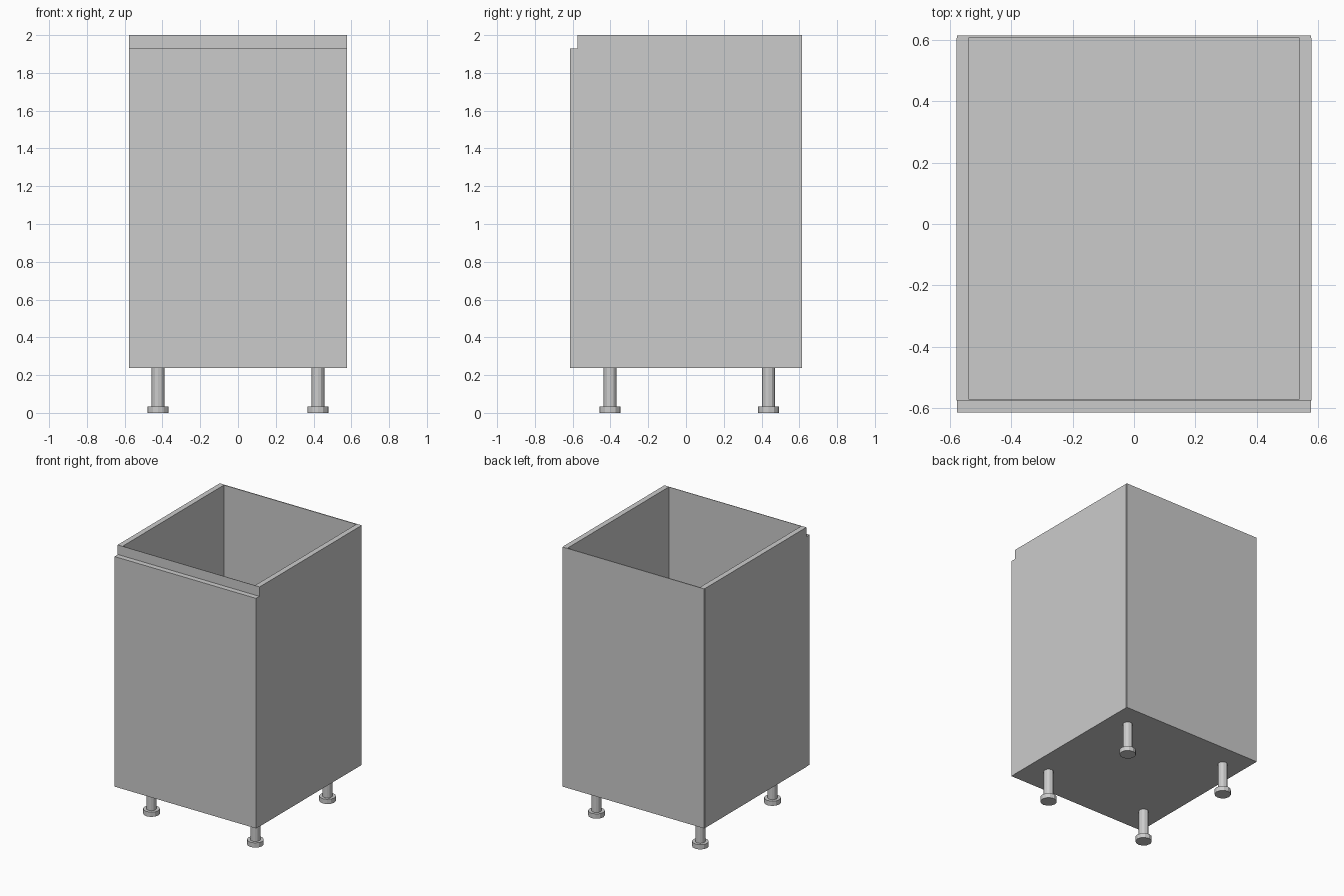
import bpy, bmesh
from mathutils import Matrix

if "Cube" in bpy.data.objects:
    bpy.data.objects.remove(bpy.data.objects["Cube"])


def make_object(name, bm):
    mesh = bpy.data.meshes.new(name)
    bm.to_mesh(mesh)
    bm.free()
    obj = bpy.data.objects.new(name, mesh)
    bpy.context.collection.objects.link(obj)
    return obj


def box(name, lo, hi):
    """Axis-aligned panel between two corners."""
    bm = bmesh.new()
    size = [h - l for l, h in zip(lo, hi)]
    mid = [(h + l) / 2 for l, h in zip(lo, hi)]
    bmesh.ops.create_cube(bm, size=1, matrix=Matrix.Translation(mid) @ Matrix.Diagonal((*size, 1)))
    return make_object(name, bm)


def leg(name, x, y):
    """Round stem standing on a wider foot disc."""
    bm = bmesh.new()
    for radius, z0, z1 in ((0.056, 0, FOOT), (0.034, FOOT, BASE)):
        bmesh.ops.create_cone(bm, cap_ends=True, segments=12, radius1=radius, radius2=radius,
                              depth=z1 - z0, matrix=Matrix.Translation((x, y, (z0 + z1) / 2)))
    return make_object(name, bm)


W, T = 0.578, 0.039               # half width, board thickness
FRONT, CASE, BACK = -0.613, -0.574, 0.613
BASE, TOP, FOOT = 0.237, 2.0, 0.035
BACK_IN = BACK - 0.007            # inner face of the back sheet

# Carcass
for name, s in (("left_side_panel", -1), ("right_side_panel", 1)):
    a, b = sorted((s * (W - T), s * W))
    box(name, (a, CASE, BASE), (b, BACK_IN, TOP))
box("bottom_panel", (-W + T, CASE, BASE), (W - T, BACK_IN, BASE + T))
box("back_panel", (-W + 0.002, BACK_IN, BASE), (W - 0.002, BACK, TOP))

# Thin rail across the top of the front opening
box("front_rail", (-W + T, CASE, 1.93), (W - T, CASE + 0.004, TOP))

# Door
box("door", (-W + 0.002, FRONT, BASE), (W - 0.002, CASE, 1.93))

# Legs
for side, x in (("left", -0.423), ("right", 0.423)):
    for end, y in (("front", -0.402), ("back", 0.437)):
        leg(f"{end}_{side}_leg", x, y)
